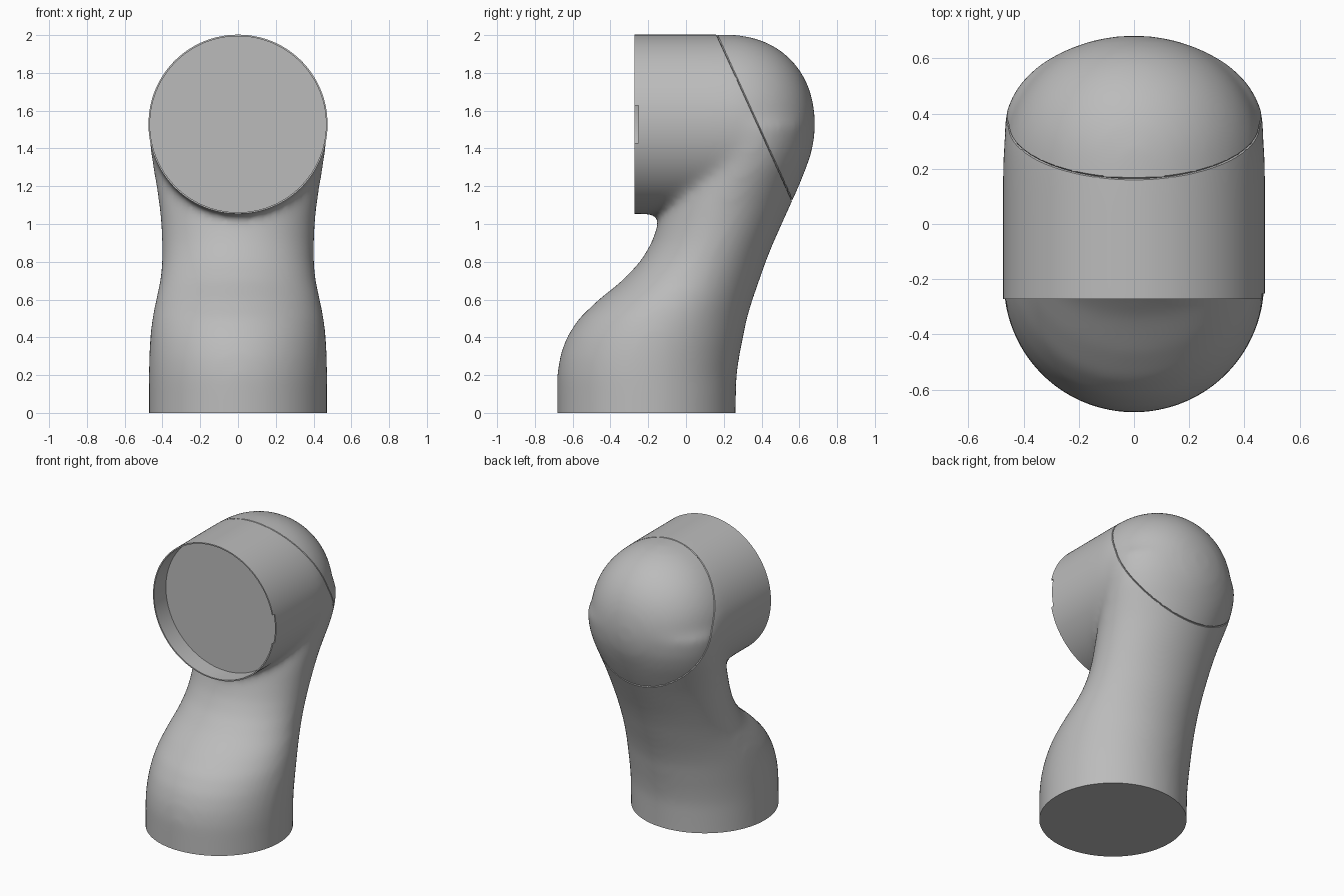
import bpy, bmesh, math
from mathutils import Vector

cube = bpy.data.objects.get("Cube")
if cube:
    bpy.data.objects.remove(cube)

R, AXIS_Z, DOME_Y, FRONT_Y, FLOOR_Y = 0.473, 1.528, 0.21, -0.272, -0.14
SIDES = 64

grey = bpy.data.materials.new("satin_grey")
grey.use_nodes = True
grey.diffuse_color = (0.5, 0.5, 0.5, 1)
grey.node_tree.nodes["Principled BSDF"].inputs["Base Color"].default_value = (0.5, 0.5, 0.5, 1)


def ring(bm, centre, u, v):
    """Ellipse of vertices around a centre."""
    angles = [math.tau * i / SIDES for i in range(SIDES)]
    return [bm.verts.new(centre + u * math.cos(a) + v * math.sin(a)) for a in angles]


def skin(bm, rings):
    """Closed tube through a list of rings."""
    for a, b in zip(rings, rings[1:]):
        for i in range(SIDES):
            j = (i + 1) % SIDES
            bm.faces.new((a[i], a[j], b[j], b[i]))
    bm.faces.new(rings[0][::-1])
    bm.faces.new(rings[-1])


def make_object(name, bm):
    bmesh.ops.recalc_face_normals(bm, faces=bm.faces)
    mesh = bpy.data.meshes.new(name)
    bm.to_mesh(mesh)
    bm.free()
    obj = bpy.data.objects.new(name, mesh)
    bpy.context.collection.objects.link(obj)
    return obj


def bake(obj):
    """Apply all modifiers."""
    graph = bpy.context.evaluated_depsgraph_get()
    mesh = bpy.data.meshes.new_from_object(obj.evaluated_get(graph))
    obj.modifiers.clear()
    obj.data = mesh


def slice_bm(bm, co, no, geom=None, trim=False):
    geom = geom or bm.verts[:] + bm.edges[:] + bm.faces[:]
    cut = bmesh.ops.bisect_plane(bm, geom=geom, dist=1e-5, plane_co=co,
                                 plane_no=no, clear_outer=trim)
    return cut["geom_cut"]


# Leaning column: height, front, back, half width
column = [
    (-0.2, -0.68, 0.26, 0.47), (0, -0.68, 0.26, 0.47), (0.2, -0.68, 0.265, 0.47),
    (0.3, -0.665, 0.28, 0.468), (0.4, -0.63, 0.30, 0.463), (0.5, -0.565, 0.32, 0.452),
    (0.6, -0.46, 0.35, 0.432), (0.7, -0.335, 0.385, 0.41), (0.8, -0.24, 0.42, 0.4),
    (0.9, -0.18, 0.46, 0.4), (1.0, -0.145, 0.505, 0.405), (1.1, -0.115, 0.55, 0.415),
    (1.2, -0.07, 0.595, 0.43), (1.3, -0.01, 0.635, 0.448), (1.4, 0.02, 0.665, 0.462),
    (1.53, 0.03, 0.68, 0.47),
]
bm = bmesh.new()
skin(bm, [ring(bm, Vector((0, (f + b) / 2, z)), Vector((w + 0.003, 0, 0)),
               Vector((0, (b - f) / 2 + 0.003, 0))) for z, f, b, w in column])

# Horizontal head with a domed back
profile = [(-0.4 + 0.061 * i, R + 0.003) for i in range(10)]
for i in range(1, 20):
    a = math.pi / 2 * i / 20
    profile.append((DOME_Y + R * math.sin(a) ** 0.92, (R + 0.003) * math.cos(a) ** 0.92))
skin(bm, [ring(bm, Vector((0, y, AXIS_Z)), Vector((r, 0, 0)), Vector((0, 0, r)))
          for y, r in profile])
body = make_object("arm_link_body", bm)

# Fuse both into one blended casting
fuse = body.modifiers.new("fuse", "REMESH")
fuse.mode = "VOXEL"
fuse.voxel_size = 0.02
blend = body.modifiers.new("blend", "SMOOTH")
blend.factor = 0.5
blend.iterations = 30
bake(body)

bm = bmesh.new()
bm.from_mesh(body.data)

# Flat base
slice_bm(bm, (0, 0, 0), (0, 0, -1), trim=True)
bmesh.ops.holes_fill(bm, edges=[e for e in bm.edges if e.is_boundary], sides=0)

# Flat front opening, thin rim and recessed floor
upper = {f for f in bm.faces if f.calc_center_median().z > 0.98}
geom = list(upper) + list({e for f in upper for e in f.edges}) + list({v for f in upper for v in f.verts})
slice_bm(bm, (0, FRONT_Y, 0), (0, -1, 0), geom, trim=True)
edges = [e for e in bm.edges if e.is_boundary]
for scale, y in ((0.985, FRONT_Y), (0.985, FLOOR_Y)):
    new = bmesh.ops.extrude_edge_only(bm, edges=edges)["geom"]
    edges = [e for e in new if isinstance(e, bmesh.types.BMEdge) and e.is_boundary]
    for v in {v for e in edges for v in e.verts}:
        out = Vector((v.co.x, 0, v.co.z - AXIS_Z)).normalized() * R * scale
        v.co = Vector((out.x, y, AXIS_Z + out.z))
bmesh.ops.holes_fill(bm, edges=edges, sides=0)

# Fine slanted seam around the back cap
normal = Vector((0, 0.88, 0.4)).normalized()
seam = Vector((0, 0.165, 2))
for offset in (-0.004, 0.004):
    slice_bm(bm, seam + normal * offset, normal)
middle = slice_bm(bm, seam, normal)
bm.normal_update()
groove = [(v, v.normal.copy()) for v in middle if isinstance(v, bmesh.types.BMVert) and v.co.z > 1]
for v, n in groove:
    v.co -= n * 0.006

bmesh.ops.recalc_face_normals(bm, faces=bm.faces)
bm.to_mesh(body.data)
bm.free()

# Shallow notch in the left side of the rim
bm = bmesh.new()
bmesh.ops.create_cube(bm, size=1)
for v in bm.verts:
    v.co = Vector((0.47 + v.co.x * 0.1, FRONT_Y + v.co.y * 0.04, AXIS_Z + v.co.z * 0.2))
cutter = make_object("notch_cutter", bm)
cutter.hide_render = True
notch = body.modifiers.new("notch", "BOOLEAN")
notch.operation = "DIFFERENCE"
notch.object = cutter
bake(body)
bpy.data.objects.remove(cutter)

body.data.materials.clear()
body.data.materials.append(grey)
bpy.ops.object.select_all(action="DESELECT")
body.select_set(True)
bpy.context.view_layer.objects.active = body
bpy.ops.object.shade_smooth_by_angle(angle=math.radians(35))
